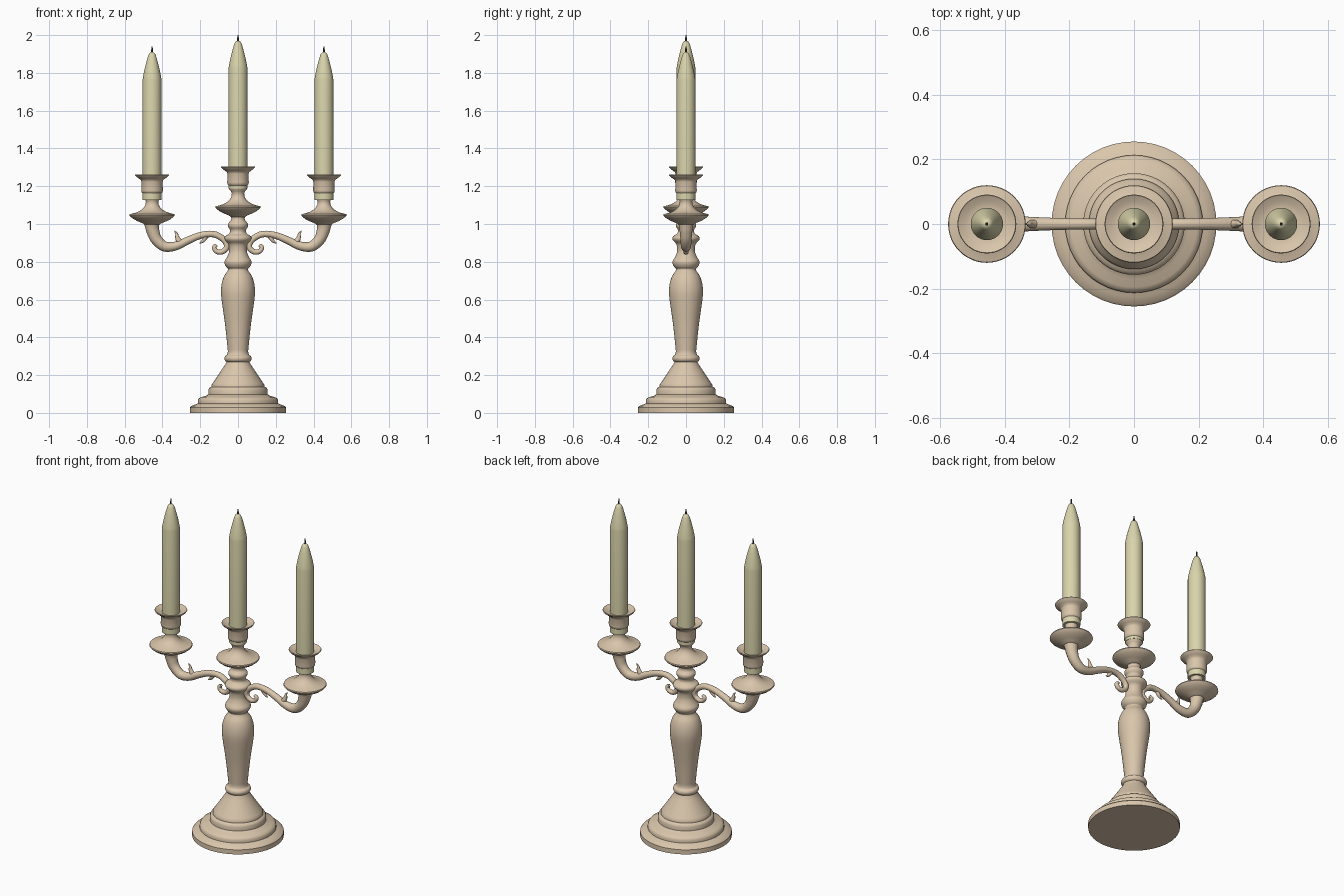
import bpy, bmesh, math
from mathutils import Vector

if "Cube" in bpy.data.objects:
    bpy.data.objects.remove(bpy.data.objects["Cube"])


def material(name, rgb):
    m = bpy.data.materials.new(name)
    m.diffuse_color = (*rgb, 1)
    m.use_nodes = True
    m.node_tree.nodes["Principled BSDF"].inputs["Base Color"].default_value = m.diffuse_color
    return m


STONE = material("warm_beige", (0.70, 0.565, 0.41))
WAX = material("pale_wax", (0.70, 0.66, 0.41))
WICK = material("dark_wick", (0.06, 0.05, 0.04))


def finish(bm, name, mat, angle=40):
    bmesh.ops.remove_doubles(bm, verts=bm.verts, dist=1e-5)
    bmesh.ops.recalc_face_normals(bm, faces=bm.faces)
    me = bpy.data.meshes.new(name)
    bm.to_mesh(me)
    bm.free()
    me.materials.append(mat)
    ob = bpy.data.objects.new(name, me)
    bpy.context.collection.objects.link(ob)
    bpy.ops.object.select_all(action='DESELECT')
    ob.select_set(True)
    bpy.context.view_layer.objects.active = ob
    bpy.ops.object.shade_smooth_by_angle(angle=math.radians(angle))
    return ob


def lathe(name, profile, mat, x=0, z=0, sides=48):
    """Closed solid of revolution from (radius, height) pairs."""
    bm = bmesh.new()
    rings = [[bm.verts.new((x + r * math.cos(2 * math.pi * i / sides),
                            r * math.sin(2 * math.pi * i / sides), z + h))
              for i in range(sides)] for r, h in profile]
    for a, b in zip(rings, rings[1:]):
        for i in range(sides):
            j = (i + 1) % sides
            bm.faces.new((a[i], a[j], b[j], b[i]))
    bm.faces.new(rings[0])
    bm.faces.new(rings[-1])
    return finish(bm, name, mat)


def smooth(pts, steps=5):
    """Catmull-Rom interpolation of tuples."""
    v = [Vector(p) for p in pts]
    v = [v[0] * 2 - v[1]] + v + [v[-1] * 2 - v[-2]]
    out = []
    for a, b, c, d in zip(v, v[1:], v[2:], v[3:]):
        for k in range(steps):
            t = k / steps
            out.append(0.5 * (2 * b + (c - a) * t + (2 * a - 5 * b + 4 * c - d) * t * t
                              + (3 * b - a - 3 * c + d) * t ** 3))
    return out + [v[-2]]


def sweep(name, pts, side, depth=1.0, sides=14):
    """Tapered tube along (x, z, radius) points in the XZ plane."""
    path = smooth(pts)
    bm = bmesh.new()
    rings = []
    for i, p in enumerate(path):
        t = path[min(i + 1, len(path) - 1)] - path[max(i - 1, 0)]
        n = Vector((-t[1], t[0])).normalized()
        ring = []
        for k in range(sides):
            a = 2 * math.pi * k / sides
            c = p[2] * math.cos(a)
            ring.append(bm.verts.new((side * (p[0] + n.x * c),
                                      depth * p[2] * math.sin(a), p[1] + n.y * c)))
        rings.append(ring)
    for a, b in zip(rings, rings[1:]):
        for i in range(sides):
            j = (i + 1) % sides
            bm.faces.new((a[i], a[j], b[j], b[i]))
    bm.faces.new(rings[0])
    bm.faces.new(rings[-1])
    return finish(bm, name, STONE, 60)


# Stepped foot
lathe("base", [(.255, 0), (.255, .028), (.248, .036), (.225, .045), (.213, .05),
               (.213, .066), (.208, .076), (.195, .084), (.17, .09), (.157, .098),
               (.157, .122), (.152, .132), (.14, .138), (.14, .148), (.132, .16),
               (.115, .185), (.095, .215), (.075, .245), (.063, .265), (.06, .275)], STONE)

# Turned column with rings
column = [(.058, .268), (.068, .276), (.072, .288), (.068, .3), (.058, .308), (.054, .325),
          (.056, .35), (.062, .41), (.070, .48), (.080, .55), (.088, .61), (.090, .65),
          (.085, .69), (.073, .725), (.056, .75), (.052, .762), (.062, .772), (.071, .79),
          (.070, .805), (.058, .825), (.048, .85), (.047, .875), (.052, .895), (.066, .91),
          (.072, .922), (.068, .935), (.052, .945), (.043, .955), (.043, .97), (.052, .985),
          (.053, 1.0), (.046, 1.01), (.037, 1.02), (.036, 1.035), (.043, 1.05), (.045, 1.06)]
lathe("column", [tuple(p) for p in smooth(column, 3)], STONE)

# Drip pan and candle cup, heights measured from the pan edge
holder = [(.035, -.05), (.05, -.04), (.075, -.03), (.098, -.018), (.115, -.005), (.12, .002),
          (.118, .008), (.10, .012), (.075, .02), (.055, .032), (.042, .046), (.034, .06),
          (.033, .075), (.038, .088), (.047, .098), (.049, .108), (.049, .118), (.056, .125),
          (.057, .135), (.056, .18), (.060, .190), (.072, .198), (.085, .208),
          (.091, .216), (.089, .219), (.07, .209), (.052, .204), (.02, .204)]
candle = [(.05, 0), (.05, .635), (.048, .65), (.04, .69), (.03, .73), (.02, .765),
          (.013, .778), (.004, .782)]
wick = [(.004, -.01), (.0045, .012), (.003, .03)]

for tag, x, pan_z, wax_z in (("centre", 0, 1.086, 1.188),
                             ("left", -.455, 1.044, 1.128), ("right", .455, 1.044, 1.128)):
    lathe(tag + "_holder", holder, STONE, x, pan_z)
    lathe(tag + "_candle", candle, WAX, x, wax_z, 32)
    lathe(tag + "_wick", wick, WICK, x, wax_z + .782, 8)

# Scrolled arms with small leaf sprigs
arm = [(.455, 1.012, .046), (.455, .99, .038), (.450, .962, .034), (.432, .918, .030),
       (.388, .881, .027), (.328, .884, .023), (.265, .913, .020), (.20, .939, .018),
       (.138, .947, .017), (.095, .932, .017), (.064, .903, .016), (.062, .872, .015),
       (.087, .852, .014), (.115, .856, .013), (.126, .876, .012), (.113, .889, .008)]
leaf = [(.292, .893, .016), (.312, .91, .015), (.322, .93, .011), (.325, .948, .007),
        (.336, .964, .002)]
sprig = [(.165, .94, .012), (.178, .92, .011), (.19, .906, .007), (.204, .899, .002)]
for tag, side in (("left", -1), ("right", 1)):
    sweep(tag + "_arm", arm, side)
    sweep(tag + "_leaf", leaf, side, .9, 10)
    sweep(tag + "_sprig", sprig, side, .9, 10)
